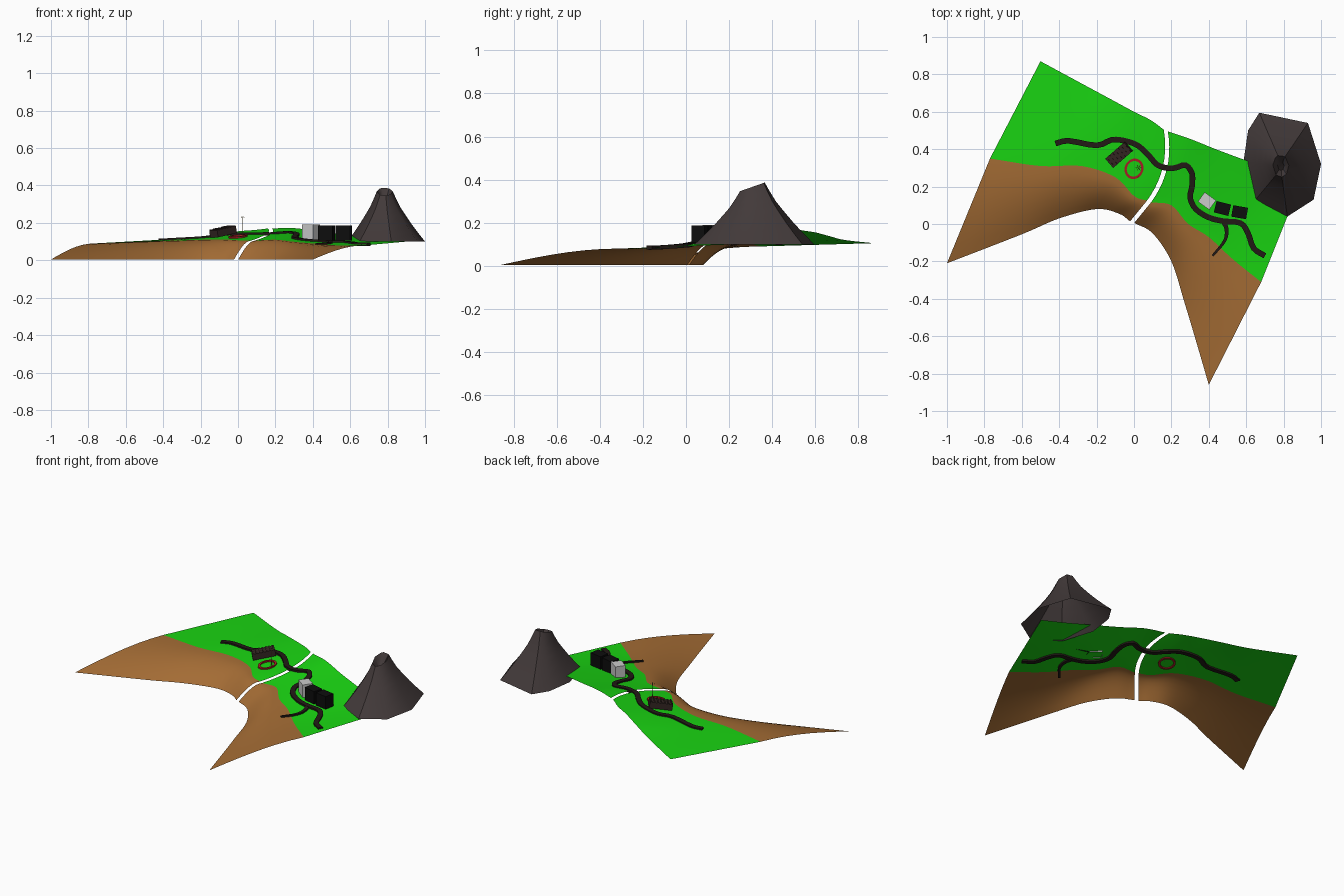
import bpy, bmesh, math
from mathutils import Vector, Matrix
from mathutils.bvhtree import BVHTree

if "Cube" in bpy.data.objects:
    bpy.data.objects.remove(bpy.data.objects["Cube"])


def material(name, rgb):
    m = bpy.data.materials.new(name)
    m.diffuse_color = (*rgb, 1)
    m.use_nodes = True
    m.node_tree.nodes["Principled BSDF"].inputs["Base Color"].default_value = m.diffuse_color
    return m


GREEN = material("grass", (0.01, 0.66, 0.006))
BROWN = material("earth", (0.37, 0.15, 0.035))
ROCK = material("rock", (0.055, 0.042, 0.042))
ASPHALT = material("asphalt", (0.016, 0.01, 0.008))
RED = material("red", (0.4, 0.015, 0.02))
BLACK = material("black", (0.004, 0.004, 0.004))
SHED = material("dark_brown", (0.035, 0.02, 0.017))
PALM = material("palm", (0.25, 0.2, 0.06))


def make(name, bm, mat=None, smooth=None):
    me = bpy.data.meshes.new(name)
    bm.to_mesh(me)
    bm.free()
    ob = bpy.data.objects.new(name, me)
    bpy.context.collection.objects.link(ob)
    if mat:
        me.materials.append(mat)
    if smooth:
        bpy.ops.object.select_all(action='DESELECT')
        ob.select_set(True)
        bpy.context.view_layer.objects.active = ob
        bpy.ops.object.shade_smooth_by_angle(angle=math.radians(smooth))
    return ob


def spline(pts, n):
    """Catmull-Rom through a list of vectors."""
    p = [2 * pts[0] - pts[1]] + pts + [2 * pts[-1] - pts[-2]]
    out = []
    for i in range(1, len(p) - 2):
        a, b, c, d = p[i - 1:i + 3]
        for k in range(n):
            t = k / n
            out.append(0.5 * (2 * b + (c - a) * t + (2 * a - 5 * b + 4 * c - d) * t * t
                              + (3 * b - a - 3 * c + d) * t ** 3))
    return out + [pts[-1]]


# Land stations: coast (x, y), grass line (x, y, z), back edge (x, y, z)
RIVER = (-.01, .01, .08, .12, .105, .17, .5, .17)
WEST = [(-1, -.21, -.77, .35, .09, -.5, .87, .105),
        (-.6, -.055, -.5, .31, .1, -.25, .735, .12),
        (-.4, .03, -.28, .31, .107, -.12, .665, .138),
        (-.2, .08, -.1, .25, .112, 0, .6, .155),
        (-.08, .055, 0, .15, .107, .09, .555, .162), RIVER]
EAST = [RIVER,
        (.1, -.05, .2, .1, .11, .3, .455, .172),
        (.2, -.2, .29, 0, .1, .45, .395, .152),
        (.27, -.42, .4, -.07, .09, .6, .34, .135),
        (.33, -.62, .53, -.19, .08, .75, .29, .115),
        (.4, -.86, .68, -.31, .08, .9, .24, .1)]
NB, NG = 7, 10


def column(s, gap):
    c, b, e = Vector((s[0], s[1], .004)), Vector(s[2:5]), Vector(s[5:8])
    mid = (b + e) / 2
    if s is RIVER:                       # river bends through the grass
        mid = Vector((.165, .3, .142))
        c, b, mid, e = [v + Vector((gap, -gap * .4, 0)) for v in (c, b, mid, e)]
    pts = []
    for i in range(NB):
        t = i / NB
        p = c.lerp(b, t)
        p.z = c.z + (b.z - c.z) * math.sin(t * math.pi / 2)
        pts.append(p)
    for i in range(NG + 1):
        t = i / NG
        pts.append(b * (1 - t) * (1 - 2 * t) + mid * 4 * t * (1 - t) + e * t * (2 * t - 1))
    return pts


trees = []


def land(name, stations, gap):
    cols = [column(s, gap) for s in stations]
    rows = [spline([c[j] for c in cols], 5) for j in range(NB + NG + 1)]
    bm = bmesh.new()
    g = [[bm.verts.new(p) for p in r] for r in rows]
    for j in range(len(g) - 1):
        for i in range(len(g[0]) - 1):
            f = bm.faces.new((g[j][i], g[j][i + 1], g[j + 1][i + 1], g[j + 1][i]))
            f.material_index = 0 if j < NB else 1
    bm.normal_update()
    trees.append(BVHTree.FromBMesh(bm))
    ob = make(name, bm, BROWN, 40)
    ob.data.materials.append(GREEN)


land("west_land", WEST, -.011)
land("east_land", EAST, .011)


def ground(x, y):
    for t in trees:
        hit = t.ray_cast(Vector((x, y, 1)), Vector((0, 0, -1)))[0]
        if hit:
            return hit.z
    return .14                           # bridge level over the river


# Roads: thick ribbons draped on the land
def road(name, pts, w0, w1):
    path = spline([Vector(p) for p in pts], 3)
    bm = bmesh.new()
    rings = []
    for i, p in enumerate(path):
        d = (path[min(i + 1, len(path) - 1)] - path[max(i - 1, 0)]).normalized()
        w = w0 + (w1 - w0) * i / (len(path) - 1)
        n = Vector((-d.y, d.x)) * w / 2
        z = ground(p.x, p.y)
        rings.append([bm.verts.new((p.x + s * n.x, p.y + s * n.y, z + h))
                      for s, h in ((1, .009), (-1, .009), (-1, -.009), (1, -.009))])
    for a, b in zip(rings, rings[1:]):
        for k in range(4):
            bm.faces.new((a[k], a[k - 1], b[k - 1], b[k]))
    bm.faces.new(rings[0])
    bm.faces.new(rings[-1][::-1])
    bmesh.ops.recalc_face_normals(bm, faces=bm.faces)
    make(name, bm, ASPHALT)


road("main_road", [(-.42, .43), (-.35, .445), (-.2, .42), (-.12, .45), (-.05, .445), (.02, .42),
                   (.08, .365), (.12, .32), (.17, .3), (.22, .3), (.275, .315), (.31, .27),
                   (.31, .2), (.3, .14), (.33, .08), (.4, .035), (.48, .015), (.57, .005),
                   (.61, -.05), (.64, -.13), (.7, -.17)], .03, .03)
road("side_road", [(.48, .01), (.495, -.03), (.485, -.09), (.42, -.17)], .026, .012)


# Buildings: boxes open underneath
def block(name, center, size, turn, tilt=0, mat=None):
    bm = bmesh.new()
    m = (Matrix.Translation(center) @ Matrix.Rotation(math.radians(turn), 4, 'Z')
         @ Matrix.Rotation(math.radians(tilt), 4, 'Y') @ Matrix.Diagonal((*size, 1)))
    bmesh.ops.create_cube(bm, size=1)
    bmesh.ops.delete(bm, geom=[f for f in bm.faces if f.normal.z < -.5], context='FACES')
    bmesh.ops.transform(bm, matrix=m, verts=bm.verts)
    return make(name, bm, mat)


block("grey_building", (.39, .123, .15), (.075, .062, .08), -36)
block("black_building_1", (.473, .083, .147), (.08, .062, .08), -14, 0, BLACK)
block("black_building_2", (.565, .063, .147), (.08, .062, .08), -10, 0, BLACK)
block("shed", (-.08, .37, .153), (.135, .065, .038), 41, -10, SHED)
along = Matrix.Rotation(math.radians(41), 3, 'Z') @ Matrix.Rotation(math.radians(-10), 3, 'Y')
for i in range(7):
    p = Vector((-.08, .37, .153)) + along @ Vector((-.06 + .02 * i, 0, .02))
    block(f"shed_roof_rib_{i}", p, (.008, .065, .006), 41, -10, SHED)

# Red oval track following the slope
bm = bmesh.new()
N = 24
loops = []
for i in range(N):
    a = 2 * math.pi * i / N
    ring = []
    for r, h in ((1, .008), (.76, .008), (.76, -.006), (1, -.006)):
        q = Matrix.Rotation(math.radians(-25), 2) @ Vector((.05 * r * math.cos(a), .056 * r * math.sin(a)))
        x, y = q.x, q.y + .295
        ring.append(bm.verts.new((x, y, ground(x, y) + h)))
    loops.append(ring)
for i in range(N):
    a, b = loops[i - 1], loops[i]
    for k in range(4):
        bm.faces.new((a[k], a[k - 1], b[k - 1], b[k]))
bmesh.ops.recalc_face_normals(bm, faces=bm.faces)
make("oval_track", bm, RED)

# Thin palm
base = Vector((.025, .3, ground(.025, .3)))
bm = bmesh.new()
bmesh.ops.create_cone(bm, cap_ends=True, segments=6, radius1=.0022, radius2=.0015, depth=.11,
                      matrix=Matrix.Translation(base + Vector((0, 0, .053))))
top = base + Vector((0, 0, .107))
for i in range(6):
    a = i * math.pi / 3
    d, s = Vector((math.cos(a), math.sin(a), 0)), Vector((-math.sin(a), math.cos(a), 0)) * .002
    bm.faces.new([bm.verts.new(v) for v in
                  (top, top + d * .01 + s, top + d * .02 - Vector((0, 0, .01)), top + d * .01 - s)])
make("palm", bm, PALM)

# Volcano: eight-sided flared cone, slanted rim, sunken crater, open base
foot = [(1, .32), (.93, .54), (.67, .595), (.61, .5), (.585, .33), (.65, .13), (.82, .04), (.96, .13)]
profile = [(0, 1), (.17, .79), (.35, .58), (.55, .37), (.7, .22), (.87, .09), (1, 0)]
bm = bmesh.new()
rings = [[] for _ in range(len(profile) + 2)]
for x, y in foot:
    a = math.atan2(y - .31, x - .785)
    c, s = math.cos(a), math.sin(a)
    rim = Vector((.785 + .043 * c, .31 + .06 * s, .367 + .021 * s))
    f = Vector((x, y, .1))
    for k, (h, w) in enumerate(profile):
        p = rim.lerp(f, w)
        p.z = f.z + (rim.z - f.z) * h
        rings[k].append(bm.verts.new(p))
    for k, (r, dz) in enumerate(((.75, .02), (.4, .055))):
        rings[len(profile) + k].append(bm.verts.new((.785 + .043 * r * c, .31 + .06 * r * s, rim.z - dz)))
for a, b in zip(rings, rings[1:]):
    for k in range(8):
        bm.faces.new((a[k - 1], a[k], b[k], b[k - 1]))
bm.faces.new(rings[-1])
make("volcano", bm, ROCK, 35)
